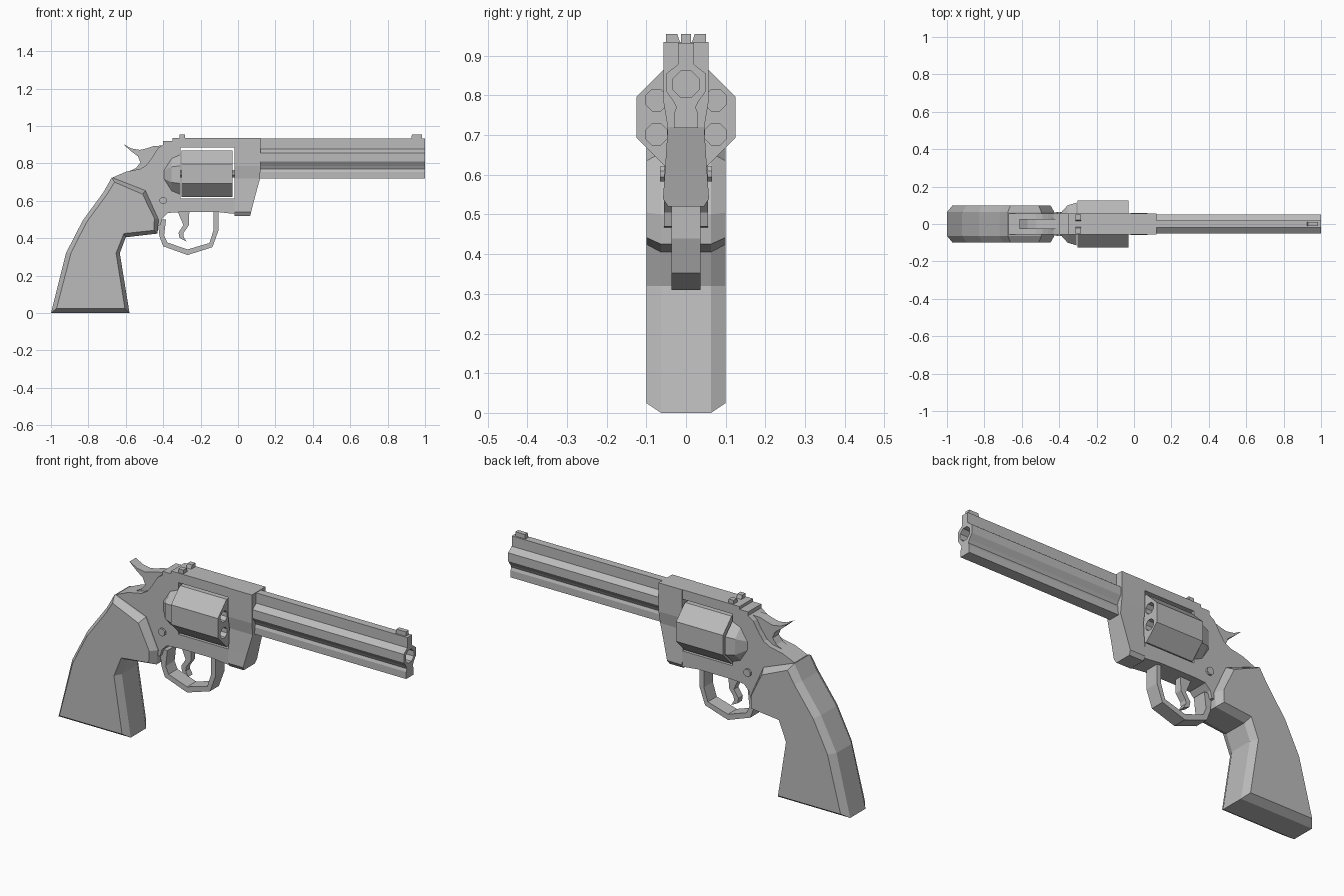
import bpy, bmesh, math

if "Cube" in bpy.data.objects:
    bpy.data.objects.remove(bpy.data.objects["Cube"], do_unlink=True)

steel = bpy.data.materials.new("grey_steel")
steel.use_nodes = True
GREY = (0.5, 0.5, 0.5, 1)
steel.diffuse_color = GREY
steel.node_tree.nodes["Principled BSDF"].inputs["Base Color"].default_value = GREY


def loft(name, rings):
    """Skin a list of equally sized point rings and cap both ends."""
    bm = bmesh.new()
    rows = [[bm.verts.new(p) for p in ring] for ring in rings]
    n = len(rows[0])
    for a, b in zip(rows, rows[1:]):
        for i in range(n):
            j = (i + 1) % n
            bm.faces.new((a[i], a[j], b[j], b[i]))
    bm.faces.new(rows[0])
    bm.faces.new(rows[-1])
    bmesh.ops.recalc_face_normals(bm, faces=bm.faces[:])
    mesh = bpy.data.meshes.new(name)
    bm.to_mesh(mesh)
    bm.free()
    mesh.materials.append(steel)
    ob = bpy.data.objects.new(name, mesh)
    bpy.context.collection.objects.link(ob)
    return ob


def plate(name, outline, half, mid=0):
    """Side outline (x, z) extruded across the width."""
    return loft(name, [[(x, y, z) for x, z in outline] for y in (mid - half, mid + half)])


def bar(name, section, x0, x1):
    """Cross-section (y, z) extruded lengthwise."""
    return loft(name, [[(x, y, z) for y, z in section] for x in (x0, x1)])


def octagon(y, z, apothem):
    r = apothem / math.cos(math.pi / 8)
    angles = [math.pi / 8 + k * math.pi / 4 for k in range(8)]
    return [(y + r * math.cos(a), z + r * math.sin(a)) for a in angles]


def drill(ob, cutter):
    cutter.hide_render = True
    mod = ob.modifiers.new("bore", "BOOLEAN")
    mod.operation = 'DIFFERENCE'
    mod.solver = 'EXACT'
    mod.object = cutter
    bpy.context.view_layer.objects.active = ob
    bpy.ops.object.modifier_apply(modifier=mod.name)
    bpy.data.objects.remove(cutter, do_unlink=True)


AXIS, BORE = 0.745, 0.828

# Barrel with top rib and lower lug
half = [(0.02, 0.932), (0.02, 0.878), (0.05, 0.855), (0.05, 0.811),
        (0.032, 0.785), (0.024, 0.77), (0.03, 0.755), (0.03, 0.718)]
barrel = bar("barrel", half + [(-y, z) for y, z in reversed(half)], 0.1, 1)
drill(barrel, bar("bore_cutter", octagon(0, BORE, 0.033), 0.7, 1.1))

# Frame wrapped around the cylinder opening
plate("frame", [
    (-0.35, 0.935), (-0.018, 0.935), (-0.018, 0.885), (-0.308, 0.885),
    (-0.308, 0.613), (-0.018, 0.613), (-0.018, 0.53), (-0.11, 0.54),
    (-0.3, 0.54), (-0.375, 0.535), (-0.405, 0.505), (-0.415, 0.47),
    (-0.47, 0.46), (-0.6, 0.58), (-0.67, 0.725), (-0.6, 0.755),
    (-0.525, 0.77), (-0.49, 0.79), (-0.46, 0.83), (-0.43, 0.88),
    (-0.4, 0.9), (-0.4, 0.92), (-0.35, 0.92)], 0.055)

# Front block of the frame, as levels of height, front end and half width
levels = [(0.935, 0.12, 0.057), (0.785, 0.12, 0.057), (0.72, 0.118, 0.046),
          (0.61, 0.088, 0.053), (0.54, 0.07, 0.058), (0.52, 0.065, 0.045)]
loft("front_block", [[(-0.018, -w, z), (x, -w, z), (x, w, z), (-0.018, w, z)]
                     for z, x, w in levels])

# Cylinder with six chambers
cylinder = bar("cylinder", octagon(0, AXIS, 0.125), -0.302, -0.03)
for k in range(6):
    a = math.radians(30 + 60 * k)
    hole = octagon(0.086 * math.cos(a), AXIS + 0.086 * math.sin(a), 0.027)
    drill(cylinder, bar("chamber_cutter", hole, -0.22, 0.05))
bar("cylinder_pin", octagon(0, AXIS, 0.02), -0.31, -0.01)

# Recoil shield behind the cylinder
loft("recoil_shield", [[(x, y, z) for y, z in octagon(0, AXIS - 0.005, r)]
                       for x, r in ((-0.308, 0.114), (-0.355, 0.1), (-0.4, 0.05))])

# Grip with bevelled edges
outer = [(-0.675, 0.725), (-0.72, 0.645), (-0.83, 0.495), (-0.92, 0.32),
         (-1, 0), (-0.58, 0), (-0.632, 0.32), (-0.6, 0.405),
         (-0.43, 0.425), (-0.425, 0.5), (-0.495, 0.655)]
inner = [(-0.66, 0.7), (-0.7, 0.635), (-0.81, 0.485), (-0.893, 0.32),
         (-0.97, 0.025), (-0.605, 0.025), (-0.652, 0.32), (-0.61, 0.425),
         (-0.45, 0.442), (-0.447, 0.505), (-0.51, 0.635)]
loft("grip", [[(x, y, z) for x, z in ring] for y, ring in
              ((-0.1, inner), (-0.063, outer), (0.063, outer), (0.1, inner))])

# Trigger guard and trigger
plate("trigger_guard", [
    (-0.105, 0.56), (-0.105, 0.44), (-0.137, 0.352), (-0.27, 0.31),
    (-0.4, 0.357), (-0.42, 0.41), (-0.43, 0.5), (-0.385, 0.5),
    (-0.395, 0.415), (-0.378, 0.377), (-0.27, 0.34), (-0.153, 0.374),
    (-0.13, 0.445), (-0.13, 0.56)], 0.037)
plate("trigger", [
    (-0.33, 0.56), (-0.292, 0.47), (-0.318, 0.43), (-0.313, 0.402),
    (-0.276, 0.383), (-0.292, 0.41), (-0.29, 0.43), (-0.262, 0.47),
    (-0.26, 0.56)], 0.018)

# Hammer with thumb spur
plate("hammer", [
    (-0.613, 0.903), (-0.57, 0.88), (-0.525, 0.872), (-0.49, 0.88),
    (-0.45, 0.893), (-0.41, 0.895), (-0.43, 0.8), (-0.5, 0.74),
    (-0.6, 0.75), (-0.545, 0.775), (-0.522, 0.805), (-0.535, 0.838),
    (-0.575, 0.868)], 0.026)

# Sights
plate("front_sight", [(0.925, 0.925), (0.93, 0.955), (0.985, 0.955), (0.985, 0.925)], 0.012)
for side in (-1, 1):
    label = "left" if side < 0 else "right"
    bar(label + "_rear_sight", [(side * y, z) for y, z in
        ((0.05, 0.93), (0.05, 0.955), (0.022, 0.955), (0.014, 0.93))], -0.312, -0.283)

# Side screw through the frame
loft("frame_screw", [[(x, y, z) for x, z in octagon(-0.4, 0.602, 0.019)]
                     for y in (-0.065, 0.065)])
